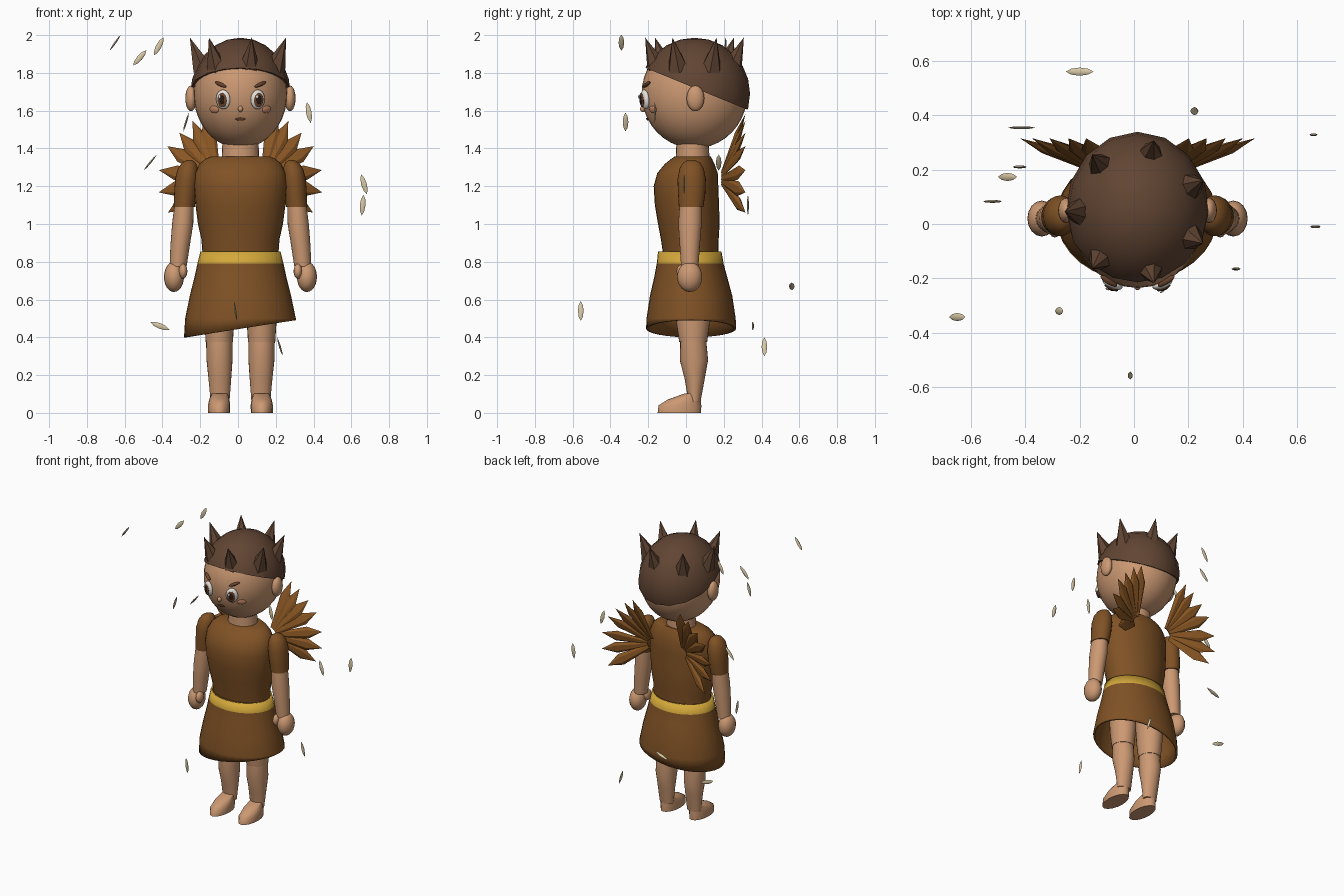
import bpy, bmesh, math
from mathutils import Vector, Matrix

if "Cube" in bpy.data.objects:
    bpy.data.objects.remove(bpy.data.objects["Cube"])

CX = 0.013                      # body centre line
HC = Vector((CX, 0.045, 1.69))  # head centre
HR = Vector((0.248, 0.28, 0.29))


def mat(name, r, g, b):
    m = bpy.data.materials.new(name)
    lin = [c / 12.92 if c <= 0.04045 else ((c + 0.055) / 1.055) ** 2.4 for c in (r, g, b)]
    m.diffuse_color = (*lin, 1)
    m.use_nodes = True
    m.node_tree.nodes["Principled BSDF"].inputs["Base Color"].default_value = m.diffuse_color
    return m


SKIN = mat("skin", 0.80, 0.60, 0.45)
CLOTH = mat("brown cloth", 0.50, 0.32, 0.145)
FEATHER = mat("feather brown", 0.54, 0.34, 0.14)
HAIR = mat("hair brown", 0.38, 0.27, 0.20)
GOLD = mat("belt gold", 0.83, 0.66, 0.23)
SEED = mat("pale seed", 0.85, 0.79, 0.65)
WHITE = mat("eye white", 0.93, 0.91, 0.88)
IRIS = mat("iris brown", 0.42, 0.27, 0.18)
BLUSH = mat("blush", 0.78, 0.54, 0.40)
DARK = mat("dark brown", 0.18, 0.11, 0.08)


def finish(name, bm, *mats, angle=50):
    bmesh.ops.remove_doubles(bm, verts=bm.verts, dist=1e-5)
    bmesh.ops.recalc_face_normals(bm, faces=bm.faces)
    me = bpy.data.meshes.new(name)
    bm.to_mesh(me)
    bm.free()
    for m in mats:
        me.materials.append(m)
    me.shade_smooth()
    me.set_sharp_from_angle(angle=math.radians(angle))
    ob = bpy.data.objects.new(name, me)
    bpy.context.collection.objects.link(ob)
    return ob


def tube(rings, sides, caps=True):
    """Skin elliptical rings given as (centre, u vector, v vector)."""
    bm = bmesh.new()
    loops = []
    for c, u, v in rings:
        loops.append([bm.verts.new(c + u * math.cos(2 * math.pi * i / sides)
                                   + v * math.sin(2 * math.pi * i / sides)) for i in range(sides)])
    for a, b in zip(loops, loops[1:]):
        for i in range(sides):
            j = (i + 1) % sides
            bm.faces.new((a[i], a[j], b[j], b[i]))
    if caps:
        bm.faces.new(loops[0][::-1])
        bm.faces.new(loops[-1])
    return bm


def stack(rings, side=1, sides=24, caps=True):
    """Vertical loft from (z, x, y, rx, ry)."""
    return tube([(Vector((CX + side * x, y, z)), Vector((rx, 0, 0)), Vector((0, ry, 0)))
                 for z, x, y, rx, ry in rings], sides, caps)


def spindle(a, b, width, thick, wide, profile, sides=6):
    """Pointed leaf from a to b; profile is (position, scale)."""
    d = (b - a).normalized()
    u = (wide - d * wide.dot(d)).normalized()
    v = d.cross(u)
    return tube([(a.lerp(b, t), u * width * max(s, 1e-7), v * thick * max(s, 1e-7))
                 for t, s in profile], sides, False)


def ball(centre, radii, rot=Matrix(), seg=24, rings=16):
    bm = bmesh.new()
    bmesh.ops.create_uvsphere(bm, u_segments=seg, v_segments=rings, radius=1,
                              matrix=Matrix.Translation(centre) @ rot @ Matrix.Diagonal((*radii, 1)))
    return bm


def on_face(name, x, z, w, h, depth, out, m, roll=0):
    """Flattened dome lying on the front of the head."""
    dx, dz = x / HR.x, (z - HC.z) / HR.z
    dy = -math.sqrt(1 - dx * dx - dz * dz)
    n = Vector((dx / HR.x, dy / HR.y, dz / HR.z)).normalized()
    p = HC + Vector((x, dy * HR.y, dz * HR.z)) + n * out
    right = Vector((0, 0, 1)).cross(-n).normalized() * -1
    up = n.cross(right)
    rot = Matrix((right, n, up)).transposed().to_4x4() @ Matrix.Rotation(roll, 4, 'Y')
    return finish(name, ball(p, (w, depth, h), rot, 20, 10), m)


# Head, ears and neck
finish("head", ball(HC, HR, seg=32, rings=20), SKIN)
finish("neck", stack([(1.33, 0, .035, .1, .09), (1.45, 0, .035, .095, .085)]), SKIN)

# Hair cap, cut by a plane that drops towards the back
bm = ball(HC, (.265, .294, .296), seg=16, rings=12)
bmesh.ops.bisect_plane(bm, geom=bm.verts[:] + bm.edges[:] + bm.faces[:], plane_co=(0, .045, 1.72),
                       plane_no=(0, .41, 1), clear_inner=True)
bmesh.ops.holes_fill(bm, edges=[e for e in bm.edges if e.is_boundary])
finish("hair_cap", bm, HAIR)

# Hair spikes
for i in range(7):
    a = math.pi + i * math.tau / 7
    d = Vector((math.cos(a), math.sin(a), 0))
    base = HC + d * .2 + Vector((0, 0, .13))
    tip = HC + d * .268 + Vector((0, 0, .297))
    finish("hair_spike", spindle(base, tip, .06, .06, Vector((-d.y, d.x, 0)), [(0, 1), (1, 0)]),
           HAIR, angle=20)

# Facial features
for s in (-1, 1):
    finish("ear", ball((CX + s * .262, .05, 1.665), (.03, .047, .068), seg=16, rings=10), SKIN)
    on_face("eye", s * .09, 1.66, .04, .052, .02, .004, WHITE)
    on_face("iris", s * .088, 1.658, .027, .038, .006, .022, IRIS)
    on_face("pupil", s * .088, 1.66, .014, .022, .004, .027, DARK)
    on_face("eye_glint", s * .088 - .01, 1.675, .007, .009, .003, .031, WHITE)
    on_face("brow", s * .103, 1.738, .038, .01, .012, .005, IRIS, -s * .38)
    on_face("cheek", s * .138, 1.607, .03, .02, .008, .002, BLUSH)
on_face("nose", 0, 1.61, .013, .016, .016, .003, SKIN)
on_face("mouth", 0, 1.556, .028, .008, .005, .002, IRIS)

# Tunic body
finish("tunic", stack([(.83, 0, .025, .2, .145), (.92, 0, .02, .207, .153), (1.0, 0, .015, .225, .163),
                       (1.1, 0, .005, .238, .17), (1.2, 0, 0, .246, .171), (1.27, 0, .008, .24, .16),
                       (1.32, 0, .02, .215, .13), (1.345, 0, .03, .185, .108),
                       (1.358, 0, .035, .155, .095)], sides=32), CLOTH)

# Skirt with gold waistband and a slanted hem
bm = stack([(.855, 0, .02, .212, .168), (.79, 0, .022, .228, .177), (.72, 0, .025, .243, .193),
            (.62, 0, .027, .268, .218), (.5, 0, .027, .293, .236), (.36, 0, .027, .301, .242)],
           sides=32, caps=False)
bmesh.ops.bisect_plane(bm, geom=bm.verts[:] + bm.edges[:] + bm.faces[:], plane_co=(CX, 0, .446),
                       plane_no=(-.153, 0, 1), clear_inner=True)
for f in bm.faces:
    f.material_index = int(f.calc_center_median().z > .79)
skirt = finish("skirt", bm, CLOTH, GOLD)
mod = skirt.modifiers.new("thickness", 'SOLIDIFY')
mod.thickness = .012
mod.offset = -1
finish("waist_top", stack([(.84, 0, .02, .205, .16), (.852, 0, .02, .205, .16)]), CLOTH)

# Arms and legs
for s in (-1, 1):
    finish("sleeve", stack([(1.338, .27, .03, .015, .02), (1.325, .273, .03, .036, .045),
                            (1.295, .278, .03, .053, .064), (1.24, .284, .03, .062, .075),
                            (1.16, .291, .03, .06, .072), (1.09, .298, .027, .056, .065)], s), CLOTH)
    finish("arm", stack([(1.12, .297, .025, .05, .058), (1.0, .306, .021, .056, .062),
                         (.88, .32, .02, .051, .053), (.775, .33, .02, .045, .046)], s), SKIN)
    finish("hand", ball((CX + s * .352, .02, .72), (.053, .066, .08), seg=16, rings=12), SKIN)
    finish("thumb", ball((CX + s * .304, -.015, .75), (.023, .035, .04), seg=12, rings=8), SKIN)
    finish("thigh", stack([(.7, .112, .035, .085, .1), (.5, .112, .037, .08, .092),
                           (.375, .112, .038, .072, .074)], s), SKIN)
    finish("shin", stack([(.395, .112, .038, .07, .068), (.28, .111, .042, .069, .075),
                          (.18, .109, .046, .06, .053), (.06, .108, .045, .05, .032)], s), SKIN)
    finish("foot", stack([(0, .113, -.035, .058, .115), (.04, .113, -.032, .059, .113),
                          (.07, .112, -.01, .054, .088), (.102, .11, .035, .042, .045)], s, 16), SKIN)

# Feather wings: a fan from each shoulder blade
for s in (-1, 1):
    root = Vector((CX + s * .115, .175, 1.235))
    for i, deg in enumerate((78, 66, 50, 33, 9, -12, -33)):
        a = math.radians(deg)
        length = (.355, .34, .325, .325, .32, .325, .32)[i]
        d = Vector((s * math.cos(a) * length, .14, math.sin(a) * length))
        wide = Vector((-s * math.sin(a), .15, math.cos(a)))
        finish("wing_feather", spindle(root + d * .12, root + d, .04, .016, wide,
                                       [(0, 0), (.001, .4), (.35, .7), (.68, 1), (1, 0)]),
               FEATHER, angle=25)

# Drifting seeds: position, tilt as dx and dz, and whether the broad side faces front
SEEDS = [(-.65, -.342, 1.96, .06, .085, 0), (-.52, .083, 1.88, .07, .08, 1),
         (-.42, .21, 1.94, .05, .095, 1), (-.275, -.32, 1.54, .03, .1, 0),
         (-.465, .173, 1.325, .07, .085, 0), (.375, -.165, 1.59, -.02, .11, 1),
         (.667, -.01, 1.21, -.03, .105, 1), (.66, .328, 1.1, .01, .11, 1),
         (-.413, .354, .46, .1, -.04, 1), (-.014, -.557, .54, -.015, .105, 0),
         (.222, .415, .35, -.03, .1, 0), (-.2, .56, .67, .102, .04, 0)]
for x, y, z, dx, dz, front in SEEDS:
    c, h = Vector((x, y, z)), Vector((dx, 0, dz)) / 2
    wide = Vector((-dz, 0, dx)) if front else Vector((0, 1, 0))
    finish("seed", spindle(c - h, c + h, .015, .006, wide,
                           [(0, 0), (.2, .72), (.5, 1), (.8, .72), (1, 0)]), SEED, angle=35)
